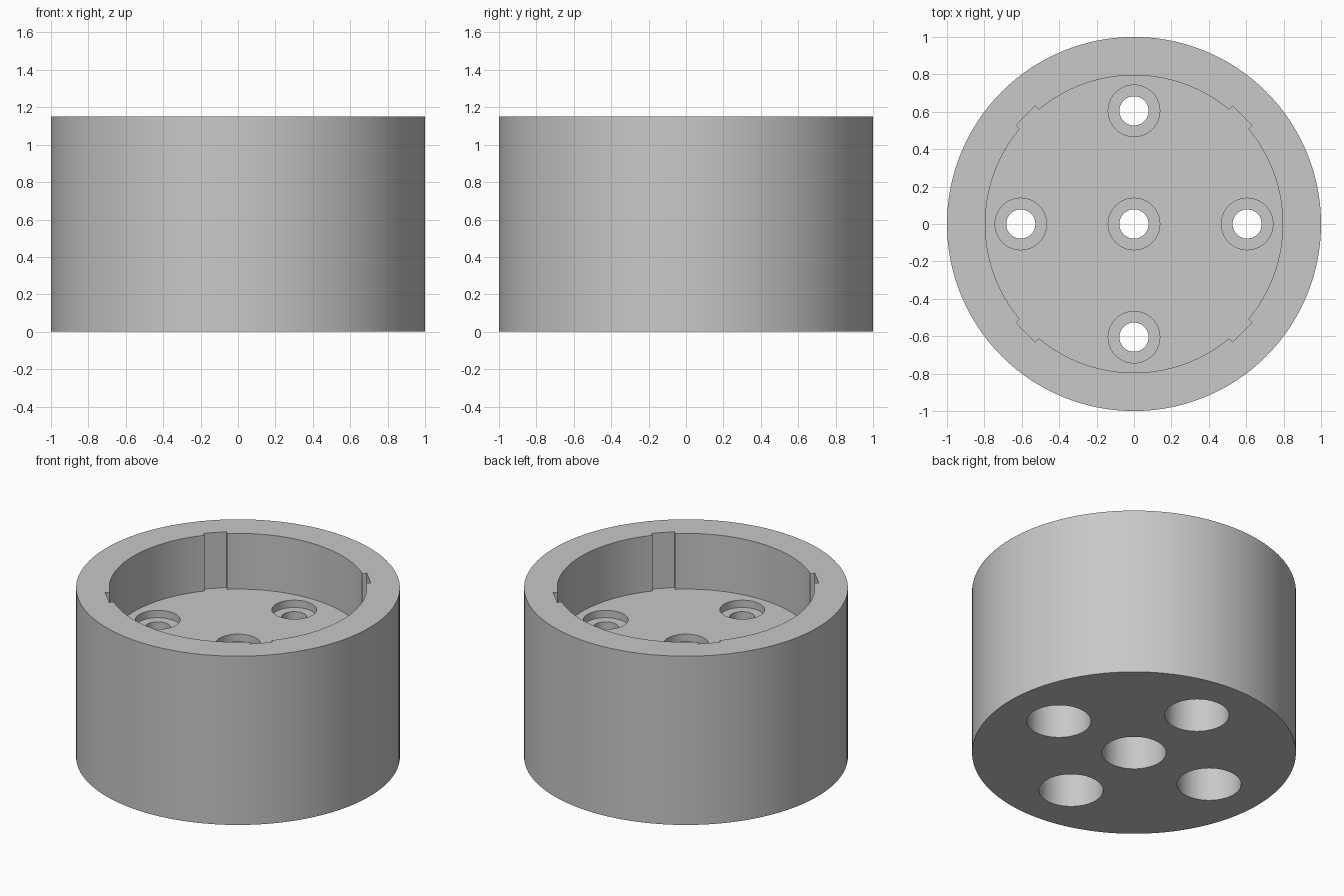
import bpy, bmesh, math
from mathutils import Vector

cube = bpy.data.objects.get("Cube")
if cube:
    bpy.data.objects.remove(cube, do_unlink=True)

HEIGHT = 1.15
FLOOR = 0.77          # recess floor
SHELF = 0.72          # bottom of the shallow counterbores
BORE_TOP = 0.6        # top of the wide bores from below
RECESS_R = 0.795
NOTCH_R, NOTCH_HALF = 0.82, 0.072

grey = bpy.data.materials.new("light grey")
grey.use_nodes = True
colour = (0.58, 0.58, 0.58, 1)
grey.diffuse_color = colour
grey.node_tree.nodes["Principled BSDF"].inputs["Base Color"].default_value = colour


def make_object(name, bm):
    bmesh.ops.recalc_face_normals(bm, faces=bm.faces)
    mesh = bpy.data.meshes.new(name)
    bm.to_mesh(mesh)
    bm.free()
    mesh.materials.append(grey)
    obj = bpy.data.objects.new(name, mesh)
    bpy.context.collection.objects.link(obj)
    return obj


def stack(name, rings):
    """Closed solid skinned through a list of equal-length point rings."""
    bm = bmesh.new()
    loops = [[bm.verts.new(p) for p in ring] for ring in rings]
    count = len(loops[0])
    for low, high in zip(loops, loops[1:]):
        for i in range(count):
            j = (i + 1) % count
            bm.faces.new((low[i], low[j], high[j], high[i]))
    bm.faces.new(loops[0][::-1])
    bm.faces.new(loops[-1])
    return make_object(name, bm)


def circle(radius, z, count, x=0, y=0):
    steps = [math.tau * i / count for i in range(count)]
    return [(x + radius * math.cos(a), y + radius * math.sin(a), z) for a in steps]


def recess_outline(z):
    """Circle with a square-cornered notch on each diagonal."""
    points = []
    half_angle = math.asin(NOTCH_HALF / RECESS_R)
    for k in range(4):
        mid = math.pi / 4 + k * math.pi / 2
        along = Vector((math.cos(mid), math.sin(mid), 0))
        across = Vector((-along.y, along.x, 0))
        for side in (-1, 1):
            points.append(along * NOTCH_R + across * side * NOTCH_HALF + Vector((0, 0, z)))
        start, span = mid + half_angle, math.pi / 2 - 2 * half_angle
        for i in range(29):
            a = start + span * i / 28
            points.append(Vector((RECESS_R * math.cos(a), RECESS_R * math.sin(a), z)))
    return points


# Solid body
body = stack("round_housing", [circle(1, 0, 128), circle(1, HEIGHT, 128)])

# Notched recess in the top
cutters = [stack("recess_cutter", [recess_outline(FLOOR), recess_outline(HEIGHT + 0.2)])]

# Stepped holes: wide bore below, narrow hole, shallow counterbore above
steps = [(0.198, -0.1), (0.198, BORE_TOP), (0.078, BORE_TOP),
         (0.078, SHELF), (0.138, SHELF), (0.138, FLOOR + 0.1)]
for x, y in [(0, 0), (0.605, 0), (-0.605, 0), (0, 0.605), (0, -0.605)]:
    cutters.append(stack("hole_cutter", [circle(r, z, 64, x, y) for r, z in steps]))

# Cut everything and drop the cutters
for cutter in cutters:
    cutter.hide_render = True
    mod = body.modifiers.new("cut", "BOOLEAN")
    mod.operation = "DIFFERENCE"
    mod.solver = "EXACT"
    mod.object = cutter
bpy.context.view_layer.update()
graph = bpy.context.evaluated_depsgraph_get()
cut_mesh = bpy.data.meshes.new_from_object(body.evaluated_get(graph))
body.modifiers.clear()
body.data = cut_mesh
for cutter in cutters:
    bpy.data.objects.remove(cutter, do_unlink=True)

# Smooth round walls, crisp edges
bpy.ops.object.select_all(action="DESELECT")
body.select_set(True)
bpy.context.view_layer.objects.active = body
bpy.ops.object.shade_smooth_by_angle(angle=math.radians(30))
